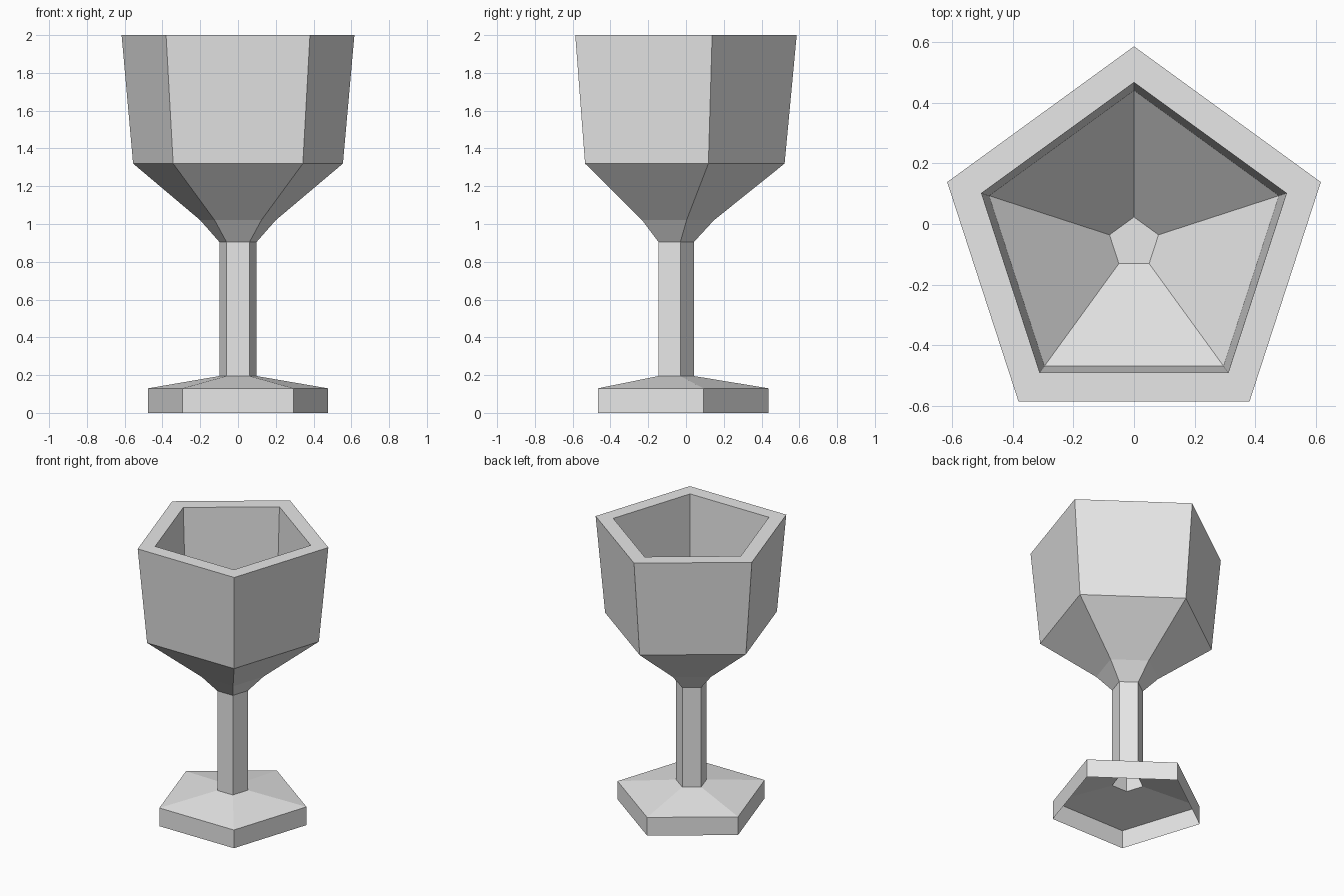
import bpy
import bmesh
import math

cube = bpy.data.objects.get("Cube")
if cube:
    bpy.data.objects.remove(cube, do_unlink=True)

SIDES = 5
CENTRE_Y = -0.062

grey = bpy.data.materials.new("light_grey")
grey.use_nodes = True
colour = (0.8, 0.8, 0.8, 1.0)
grey.diffuse_color = colour
grey.node_tree.nodes["Principled BSDF"].inputs["Base Color"].default_value = colour


def turned_part(name, profile, cap_end=False):
    """Sweep (radius, height) points round a five-sided ring, outside first."""
    bm = bmesh.new()
    rings = []
    for radius, z in profile:
        ring = []
        for i in range(SIDES):
            a = math.pi / 2 + math.tau * i / SIDES
            ring.append(bm.verts.new((radius * math.cos(a), CENTRE_Y + radius * math.sin(a), z)))
        rings.append(ring)
    for low, high in zip(rings, rings[1:]):
        for i in range(SIDES):
            j = (i + 1) % SIDES
            bm.faces.new((low[i], low[j], high[j], high[i]))
    if cap_end:
        bm.faces.new(rings[-1])
    mesh = bpy.data.meshes.new(name)
    bm.to_mesh(mesh)
    bm.free()
    mesh.materials.append(grey)
    obj = bpy.data.objects.new(name, mesh)
    bpy.context.collection.objects.link(obj)
    return obj


# Hollow foot, open underneath
turned_part("foot", [(0.5, 0), (0.5, 0.13), (0.104, 0.195)])

# Hollow stem
turned_part("stem", [(0.104, 0.195), (0.104, 0.905)])

# Bowl: outer taper and wall, flat rim, inner wall and floor
turned_part("bowl", [
    (0.104, 0.905), (0.21, 1.02), (0.584, 1.32), (0.648, 2.0),
    (0.529, 2.0), (0.503, 1.38), (0.085, 1.02),
], cap_end=True)
